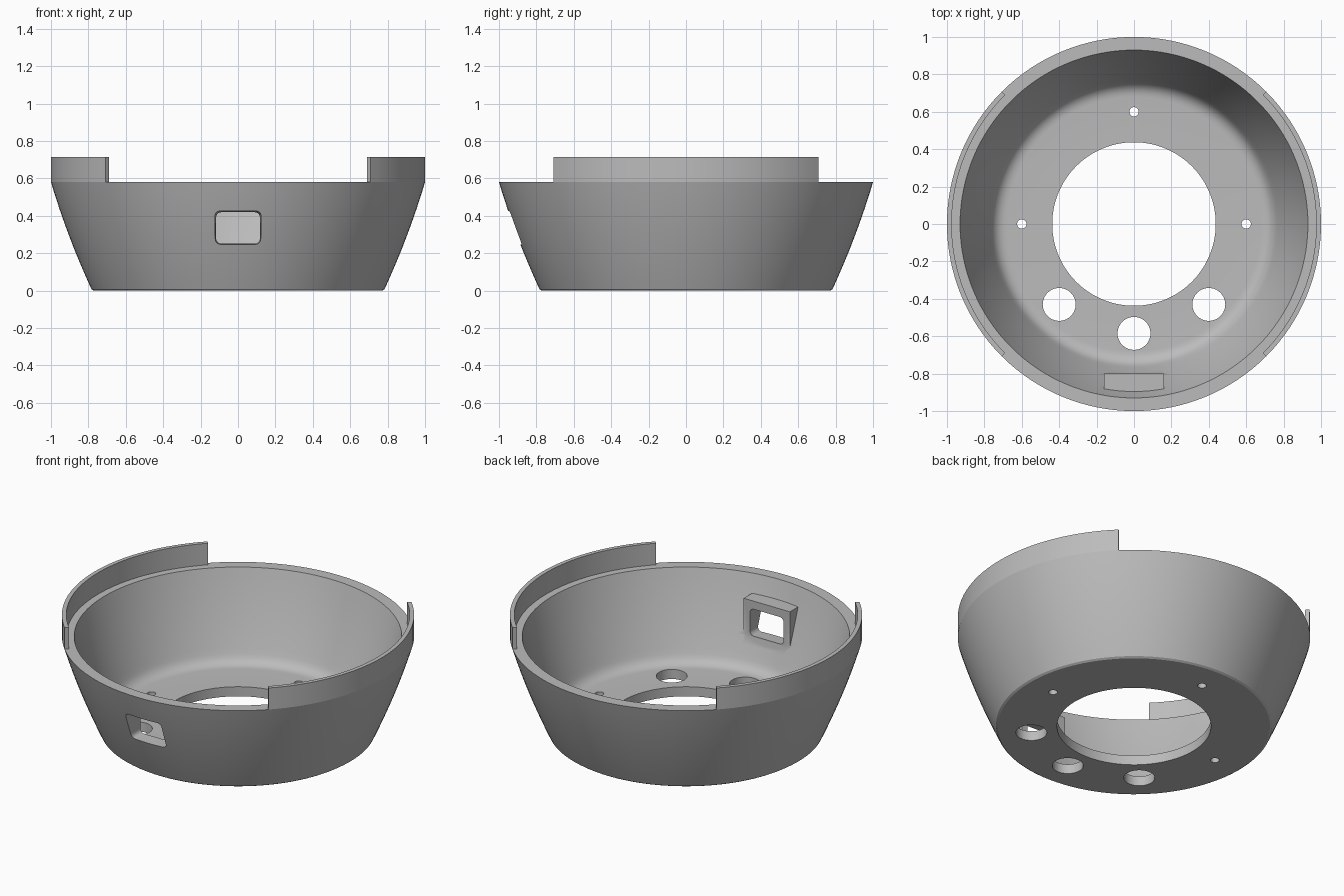
import bpy, bmesh, math
from mathutils import Vector

cube = bpy.data.objects.get("Cube")
if cube:
    bpy.data.objects.remove(cube, do_unlink=True)

grey = bpy.data.materials.new("mid_grey")
grey.use_nodes = True
colour = (0.5, 0.5, 0.5, 1)
grey.diffuse_color = colour
grey.node_tree.nodes["Principled BSDF"].inputs["Base Color"].default_value = colour

RIM, FLOOR, WALL = 0.58, 0.06, 0.07


def add_object(name, bm):
    bmesh.ops.remove_doubles(bm, verts=bm.verts, dist=1e-5)
    bmesh.ops.recalc_face_normals(bm, faces=bm.faces)
    mesh = bpy.data.meshes.new(name)
    bm.to_mesh(mesh)
    bm.free()
    mesh.materials.append(grey)
    obj = bpy.data.objects.new(name, mesh)
    bpy.context.collection.objects.link(obj)
    return obj


def revolve(name, profile, start, sweep, steps):
    """Sweep a closed (radius, height) profile about the z axis."""
    bm = bmesh.new()
    direction = Vector((math.cos(start), math.sin(start), 0))
    ring = [bm.verts.new(direction * r + Vector((0, 0, z))) for r, z in profile]
    edges = [bm.edges.new((a, b)) for a, b in zip(ring, ring[1:] + ring[:1])]
    closed = sweep > 6.28
    if not closed:
        bm.faces.new(ring)
    result = bmesh.ops.spin(bm, geom=edges, axis=(0, 0, 1), cent=(0, 0, 0),
                            angle=sweep, steps=steps, use_merge=closed)
    if not closed:
        bm.faces.new([v for v in result["geom_last"]
                      if isinstance(v, bmesh.types.BMVert)] or
                     [e.verts[0] for e in result["geom_last"]])
    return add_object(name, bm)


def loft(name, first, last):
    """Close a solid between two matching outlines."""
    bm = bmesh.new()
    a = [bm.verts.new(p) for p in first]
    b = [bm.verts.new(p) for p in last]
    bm.faces.new(a)
    bm.faces.new(b)
    for i in range(len(a)):
        j = (i + 1) % len(a)
        bm.faces.new((a[i], a[j], b[j], b[i]))
    return add_object(name, bm)


def combine(target, tool, operation):
    mod = target.modifiers.new(tool.name, 'BOOLEAN')
    mod.object, mod.operation, mod.solver = tool, operation, 'EXACT'
    bpy.context.view_layer.objects.active = target
    bpy.ops.object.modifier_apply(modifier=mod.name)
    bpy.data.objects.remove(tool, do_unlink=True)


def outer_radius(z):
    t = z / RIM
    return 0.78 + 0.22 * t + 0.048 * t * (1 - t)


# Bowl shell: bulging outer wall, parallel inner wall, filleted floor
heights = [RIM * i / 12 for i in range(13)]
outer = [(0.772, 0)] + [(outer_radius(max(z, 0.008)), max(z, 0.008)) for z in heights]
inner = [(outer_radius(z) - WALL, z) for z in reversed(heights) if z > 0.12]
fillet_top = Vector((outer_radius(0.115) - WALL, 0.115))
corner = Vector((outer_radius(FLOOR) - WALL, FLOOR))
fillet_end = Vector((0.68, FLOOR))
fillet = [fillet_top.lerp(corner, t).lerp(corner.lerp(fillet_end, t), t)
          for t in (i / 6 for i in range(7))]
profile = outer + inner + [tuple(p) for p in fillet] + [(0.437, FLOOR), (0.437, 0)]
bowl = revolve("bowl", profile, 0, 2 * math.pi, 128)

# Window frame on the inside of the front wall
section = [(-0.8, 0.18), (-0.8, 0.47), (-0.92, 0.47), (-0.83, 0.18)]
frame = loft("window_frame", [(-0.16, y, z) for y, z in section],
             [(0.16, y, z) for y, z in section])
combine(bowl, frame, 'UNION')


# Rounded window, slightly narrower towards the inside
def window_outline(y, half_x, half_z, radius=0.028):
    points = []
    for quarter, (sx, sz) in enumerate(((1, 1), (-1, 1), (-1, -1), (1, -1))):
        for i in range(6):
            a = math.pi / 2 * (quarter + i / 5)
            points.append((sx * (half_x - radius) + radius * math.cos(a), y,
                           0.335 + sz * (half_z - radius) + radius * math.sin(a)))
    return points


window = loft("window_cutter", window_outline(-1.05, 0.13, 0.095),
              window_outline(-0.7, 0.112, 0.08))
combine(bowl, window, 'DIFFERENCE')

# Cable holes and screw holes through the floor
holes = [(-0.4, -0.43, 0.088), (0.4, -0.43, 0.088), (0, -0.585, 0.088),
         (-0.6, 0, 0.025), (0.6, 0, 0.025), (0, 0.6, 0.025)]
for x, y, radius in holes:
    circle = [(x + radius * math.cos(a), y + radius * math.sin(a))
              for a in (math.tau * i / 40 for i in range(40))]
    drill = loft("hole_cutter", [(u, v, -0.1) for u, v in circle],
                 [(u, v, 0.16) for u, v in circle])
    combine(bowl, drill, 'DIFFERENCE')

# Thin raised lips, a quarter turn on each side
lip = [(0.975, RIM), (1.0, RIM), (1.0, 0.715), (0.975, 0.715)]
lips = [revolve(name, lip, start, math.pi / 2, 32)
        for name, start in (("left_lip", -math.pi / 4), ("right_lip", math.pi * 3 / 4))]

# Smooth shading with sharp edges kept
for obj in [bowl] + lips:
    bpy.ops.object.select_all(action='DESELECT')
    obj.select_set(True)
    bpy.context.view_layer.objects.active = obj
    bpy.ops.object.shade_smooth_by_angle(angle=math.radians(25))
